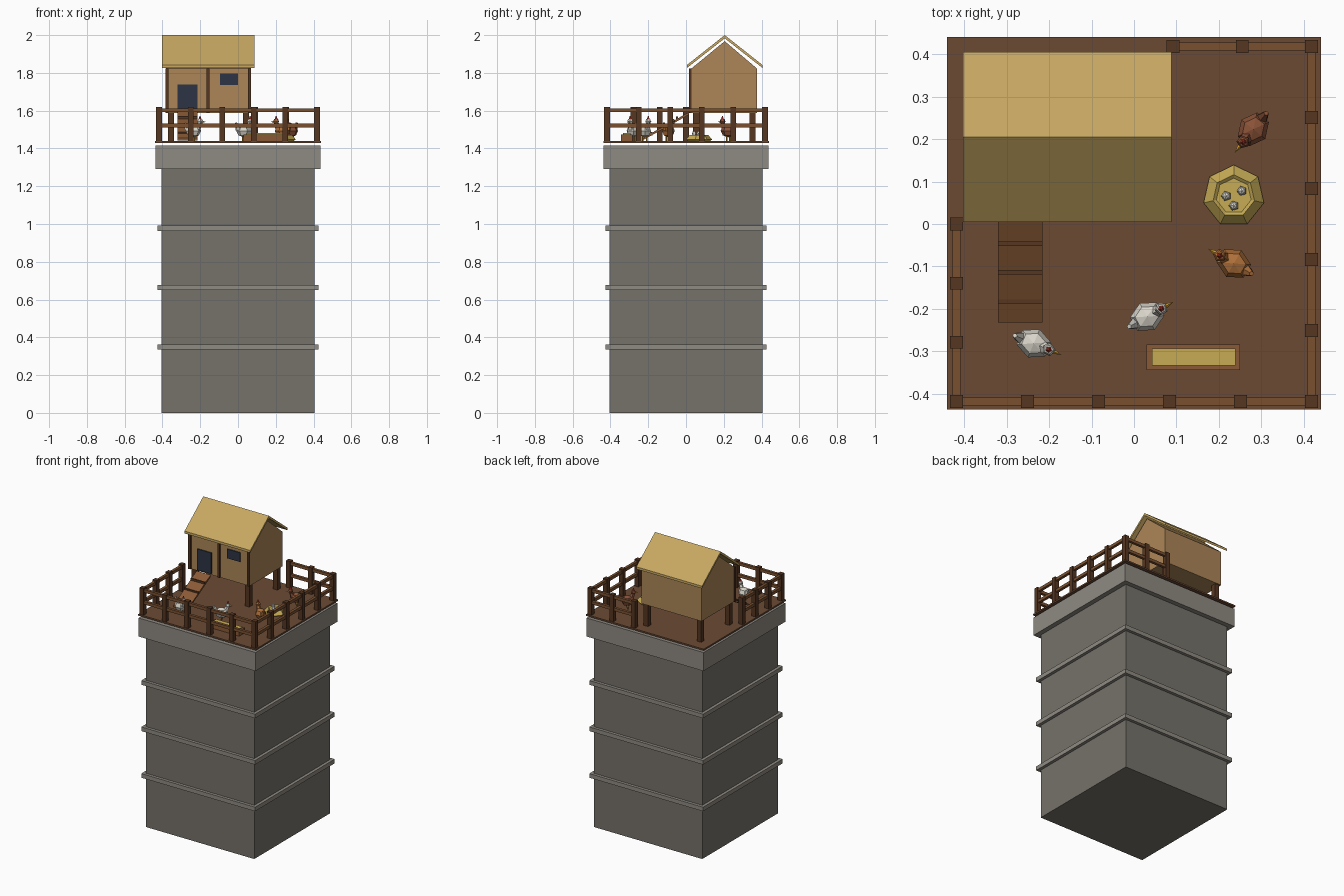
import bpy, math
from mathutils import Vector, Matrix

if "Cube" in bpy.data.objects:
    bpy.data.objects.remove(bpy.data.objects["Cube"])

def mat(name, hexcol):
    c = [int(hexcol[i:i + 2], 16) / 255 for i in (0, 2, 4)]
    c = [v / 12.92 if v <= 0.04045 else ((v + 0.055) / 1.055) ** 2.4 for v in c]
    m = bpy.data.materials.new(name)
    m.diffuse_color = (*c, 1)
    m.use_nodes = True
    m.node_tree.nodes["Principled BSDF"].inputs["Base Color"].default_value = m.diffuse_color
    return m

STONE, TRIM = mat("stone", "76726A"), mat("light_stone", "8F8A82")
DECK, POST, RAIL = mat("deck_wood", "6B4A34"), mat("dark_wood", "553621"), mat("rail_wood", "7A5030")
WALL, ROOF, DARK = mat("wall_wood", "AC8658"), mat("thatch", "C8A862"), mat("opening", "2C3444")
RAMP, STRAW, EGG = mat("ramp_wood", "8A5A36"), mat("straw", "C6AB55"), mat("egg", "DEDBD2")
WHITE, ORANGE, BROWN = mat("white_feather", "DAD6CB"), mat("ginger_feather", "B0713A"), mat("brown_feather", "8A5238")
RED, YELLOW = mat("comb_red", "C0392B"), mat("beak_yellow", "D9A030")

def mesh(name, verts, faces, m):
    me = bpy.data.meshes.new(name)
    me.from_pydata(verts, [], faces)
    me.materials.append(m)
    ob = bpy.data.objects.new(name, me)
    bpy.context.collection.objects.link(ob)
    return ob

def box(name, x0, x1, y0, y1, z0, z1, m):
    v = [(x, y, z) for z in (z0, z1) for x, y in ((x0, y0), (x1, y0), (x1, y1), (x0, y1))]
    return mesh(name, v, [(3, 2, 1, 0), (4, 5, 6, 7), (0, 1, 5, 4), (1, 2, 6, 5), (2, 3, 7, 6), (3, 0, 4, 7)], m)

def prism_x(name, prof, x0, x1, m):
    # (y, z) profile, counter-clockwise, extruded along x
    n = len(prof)
    v = [(x, y, z) for x in (x0, x1) for y, z in prof]
    f = [tuple(range(n))[::-1], tuple(range(n, 2 * n))]
    f += [(i, (i + 1) % n, (i + 1) % n + n, i + n) for i in range(n)]
    return mesh(name, v, f, m)

def ball(name, loc, scale, seg, rings, m, rot=0):
    bpy.ops.mesh.primitive_uv_sphere_add(segments=seg, ring_count=rings, radius=1, location=loc, rotation=(0, 0, rot))
    ob = bpy.context.object
    ob.name, ob.scale = name, scale
    ob.data.materials.append(m)
    return ob

def cone(name, loc, r1, r2, depth, n, m, direction=(0, 0, 1)):
    bpy.ops.mesh.primitive_cone_add(vertices=n, radius1=r1, radius2=r2, depth=depth, location=loc)
    ob = bpy.context.object
    ob.name = name
    ob.rotation_euler = Vector(direction).to_track_quat('Z', 'Y').to_euler()
    ob.data.materials.append(m)
    return ob

# Stone tower with bands and cap
box("tower", -.405, .405, -.405, .405, 0, 1.29, STONE)
for i, z in enumerate((.335, .65, .963)):
    box(f"tower_band_{i}", -.425, .425, -.425, .425, z, z + .028, TRIM)
box("tower_cap", -.437, .437, -.437, .437, 1.29, 1.415, TRIM)
D = 1.44
box("deck", -.44, .44, -.437, .44, 1.43, D, DECK)

# Railings: corner-to-corner runs with posts and two rails
def fence(name, a, b, n, skip=0):
    a, b = Vector(a), Vector(b)
    for i in range(skip, n):
        p = a.lerp(b, i / (n - 1))
        box(f"{name}_post_{i}", p.x - .015, p.x + .015, p.y - .015, p.y + .015, D, 1.62, POST)
    for z in (1.522, 1.602):
        h = .009
        box(f"{name}_rail", min(a.x, b.x) - h, max(a.x, b.x) + h, min(a.y, b.y) - h, max(a.y, b.y) + h,
            z - .01, z + .01, RAIL)

E = .418
fence("front_fence", (-E, -E), (E, -E), 6)
fence("right_fence", (E, -E), (E, E), 6, 1)
fence("back_fence", (E, E), (.092, E), 3, 1)
fence("left_fence", (-E, -E), (-E, 0), 4, 1)

# Coop on stilts
F = 1.588
prism_x("coop_walls", [(.027, F), (.377, F), (.377, 1.822), (.205, 1.968), (.027, 1.822)], -.38, .068, WALL)
prism_x("coop_roof", [(.205, 1.983), (.405, 1.826), (.405, 1.842), (.205, 2.0), (.005, 1.842), (.005, 1.826)],
        -.403, .088, ROOF)
for x in (-.355, .043):
    for y in (.052, .352):
        box("coop_stilt", x - .016, x + .016, y - .016, y + .016, D, F, POST)
for x in (-.376, -.158, .062):
    box("coop_batten", x - .008, x + .008, .017, .03, F, 1.822, POST)
box("coop_door", -.32, -.215, .02, .03, F + .008, 1.738, DARK)
box("coop_window", -.096, .0, .02, .03, 1.735, 1.797, DARK)

# Ramp with cleats
top, low = Vector((.015, 1.592)), Vector((-.232, D + .002))
prism_x("ramp", [low, (top.x, top.y - .014), top, (low.x, low.y + .012)], -.32, -.215, RAMP)
for i, t in enumerate((.25, .52, .8)):
    p = top.lerp(low, t)
    box(f"ramp_cleat_{i}", -.32, -.215, p.x - .005, p.x + .005, p.y - .004, p.y + .014, POST)

# Feed trough
box("trough", .03, .25, -.344, -.284, D, 1.475, RAMP)
box("trough_feed", .042, .239, -.333, -.293, 1.47, 1.481, STRAW)

# Seven-sided straw nest with eggs
rings = [(.05, 1.43), (.073, 1.448), (.05, 1.472), (.042, 1.466)]
nv = [(.235 + r * math.sin(k * math.tau / 7), .066 + r * math.cos(k * math.tau / 7), z)
      for r, z in rings for k in range(7)]
nf = [(j * 7 + (k + 1) % 7, j * 7 + k, j * 7 + k + 7, j * 7 + (k + 1) % 7 + 7) for j in range(3) for k in range(7)]
mesh("nest", nv, nf + [tuple(range(7)), tuple(range(27, 20, -1))], STRAW)
for i, (x, y) in enumerate(((.217, .066), (.254, .078), (.235, .043))):
    ball(f"egg_{i}", (x, y, 1.478), (.012, .012, .015), 5, 4, EGG, math.pi / 2)

# Hens: body position and heading
def hen(name, x, y, head, m):
    d = Vector((head[0] - x, head[1] - y, 0)).normalized()
    s = Vector((-d.y, d.x, 0))
    a = math.atan2(d.y, d.x)
    o = Vector((x, y, 0))
    up = lambda v, z: v + Vector((0, 0, z))
    ball(name + "_body", up(o, 1.493), (.042, .036, .034), 6, 4, m, a)
    cone(name + "_neck", up(o + d * .03, 1.52), .017, .011, .035, 5, m, (d.x * .4, d.y * .4, 1))
    ball(name + "_head", up(o + d * .038, 1.543), (.016, .016, .017), 5, 4, m, a)
    cone(name + "_beak", up(o + d * .06, 1.541), .006, 0, .022, 4, YELLOW, d)
    cone(name + "_comb", up(o + d * .038, 1.564), .008, .002, .018, 5, RED)
    cone(name + "_tail", up(o - d * .041, 1.517), .015, .006, .04, 5, m, (-d.x * .4, -d.y * .4, 1))
    for k in (-1, 1):
        cone(name + "_leg", up(o + s * .013 * k, 1.452), .004, .004, .026, 4, YELLOW)

hen("white_hen_a", -.236, -.281, (-.2, -.296), WHITE)
hen("white_hen_b", .031, -.218, (.063, -.2), WHITE)
hen("ginger_hen", .235, -.093, (.2, -.073), ORANGE)
hen("brown_hen", .281, .223, (.257, .193), BROWN)
